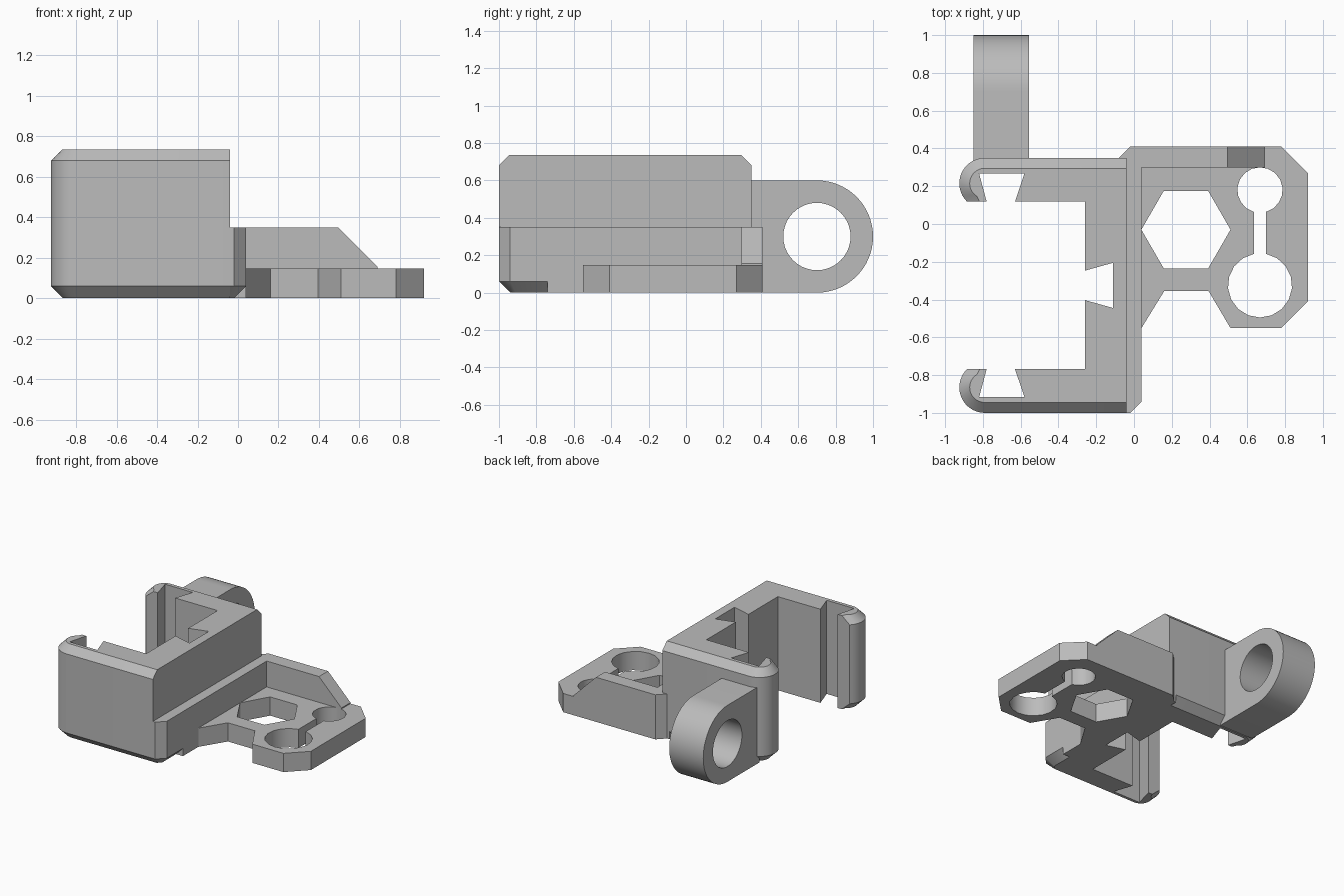
import bpy, bmesh
from math import cos, sin, pi, radians, asin, degrees
from mathutils import Matrix

if "Cube" in bpy.data.objects:
    bpy.data.objects.remove(bpy.data.objects["Cube"], do_unlink=True)

GREY = (0.5, 0.5, 0.5, 1)
mat = bpy.data.materials.new("matte grey")
mat.use_nodes = True
mat.diffuse_color = GREY
mat.node_tree.nodes["Principled BSDF"].inputs["Base Color"].default_value = GREY

# Local profile planes: flat, facing front, facing the side
FLAT = Matrix()
FRONT = Matrix.Rotation(pi / 2, 4, 'X')
SIDE = Matrix(((0, 0, 1, 0), (1, 0, 0, 0), (0, 1, 0, 0), (0, 0, 0, 1)))


def arc(cx, cy, r, start, end, n):
    """Points along an arc, both ends included."""
    angles = [radians(start + (end - start) * i / n) for i in range(n + 1)]
    return [(cx + r * cos(a), cy + r * sin(a)) for a in angles]


def circle(cx, cy, r, n):
    return arc(cx, cy, r, 0, 360, n)[:-1]


def finish(obj):
    bm = bmesh.new()
    bm.from_mesh(obj.data)
    bmesh.ops.remove_doubles(bm, verts=bm.verts, dist=0.0005)
    bmesh.ops.recalc_face_normals(bm, faces=bm.faces)
    bm.to_mesh(obj.data)
    bm.free()
    obj.data.materials.clear()
    obj.data.materials.append(mat)
    bpy.ops.object.select_all(action='DESELECT')
    obj.select_set(True)
    bpy.context.view_layer.objects.active = obj
    bpy.ops.object.shade_smooth_by_angle(angle=radians(32))


def prism(name, loops, depth, plane, centre):
    """Extrude an outline, with any further loops as holes."""
    curve = bpy.data.curves.new(name, 'CURVE')
    curve.dimensions = '2D'
    curve.fill_mode = 'BOTH'
    curve.extrude = depth / 2
    for loop in loops:
        spline = curve.splines.new('POLY')
        spline.points.add(len(loop) - 1)
        for point, (u, v) in zip(spline.points, loop):
            point.co = (u, v, 0, 1)
        spline.use_cyclic_u = True
    temp = bpy.data.objects.new(name + "_outline", curve)
    bpy.context.collection.objects.link(temp)
    bpy.context.view_layer.update()
    graph = bpy.context.evaluated_depsgraph_get()
    mesh = bpy.data.meshes.new_from_object(temp.evaluated_get(graph))
    bpy.data.objects.remove(temp, do_unlink=True)
    mesh.transform(Matrix.Translation(centre) @ plane)
    obj = bpy.data.objects.new(name, mesh)
    bpy.context.collection.objects.link(obj)
    finish(obj)


def loft(name, layers):
    """Skin equal-length outlines stacked in z and cap both ends."""
    bm = bmesh.new()
    rings = [[bm.verts.new((x, y, z)) for x, y in pts] for z, pts in layers]
    n = len(rings[0])
    for low, high in zip(rings, rings[1:]):
        for i in range(n):
            j = (i + 1) % n
            bm.faces.new((low[i], low[j], high[j], high[i]))
    bm.faces.new(rings[0][::-1])
    bm.faces.new(rings[-1])
    mesh = bpy.data.meshes.new(name)
    bm.to_mesh(mesh)
    bm.free()
    obj = bpy.data.objects.new(name, mesh)
    bpy.context.collection.objects.link(obj)
    finish(obj)


# Clip body: mirrored C outline with dovetail slots and rounded arm tips
MID_Y = -0.325
HALF, INNER = 0.675, 0.443


def clip_outline(inset):
    half = [(-0.11, 0.12), (-0.26, 0.078), (-0.26, INNER), (-0.63, INNER),
            (-0.58, 0.592), (-0.82, 0.592), (-0.78, INNER)]
    tip = arc(-0.79, 0.54, 0.135 - inset, 250 if inset else 226, 90, 14)
    tip[0] = (tip[0][0], INNER)
    half += tip + [(-0.04, HALF - inset)]
    full = half + [(x, -y) for x, y in reversed(half)]
    return [(x, y + MID_Y) for x, y in full]


loft("clip_body", [(0, clip_outline(0.06)), (0.06, clip_outline(0)),
                   (0.68, clip_outline(0)), (0.735, clip_outline(0.055))])


# Ledge along the clip, with a bevelled front corner
def corner(inset):
    return [(-0.1, -1 + inset), (-0.02 - inset / 2, -1 + inset),
            (0.04 - inset, -0.94 + inset / 2), (0.04 - inset, -0.74), (-0.1, -0.74)]


loft("ledge_front", [(0, corner(0.06)), (0.06, corner(0)), (0.35, corner(0))])
prism("ledge", [[(-0.1, -0.74), (0.04, -0.74), (0.04, 0.41), (-0.02, 0.41),
                 (-0.08, 0.35), (-0.1, 0.35)]], 0.35, FLAT, (0, 0, 0.175))

# Mounting plate with hexagon pocket and keyhole
plate = [(0, 0.41), (0.78, 0.41), (0.92, 0.27), (0.92, -0.41), (0.78, -0.55),
         (0.51, -0.55), (0.395, -0.355), (0.16, -0.355), (0.04, -0.55), (0, -0.615)]
hexagon = circle(0.275, -0.03, 0.236, 6)
GAP = 0.032
small = degrees(asin(GAP / 0.12))
large = degrees(asin(GAP / 0.17))
keyhole = (arc(0.667, 0.18, 0.12, small - 90, 270 - small, 16)
           + arc(0.667, -0.325, 0.17, 90 + large, 450 - large, 16))
prism("mounting_plate", [plate, hexagon, keyhole], 0.147, FLAT, (0, 0, 0.0735))

# Rear stiffening rib with sloped end
prism("rear_rib", [[(-0.02, 0), (0.69, 0), (0.69, 0.155), (0.495, 0.35), (-0.02, 0.35)]],
      0.112, FRONT, (0, 0.354, 0))

# Hinge ear with pivot hole
ear = [(0.3, 0)] + arc(0.7, 0.3, 0.3, -90, 90, 32) + [(0.3, 0.6)]
prism("hinge_ear", [ear, circle(0.7, 0.3, 0.18, 40)], 0.295, SIDE, (-0.7025, 0, 0))
